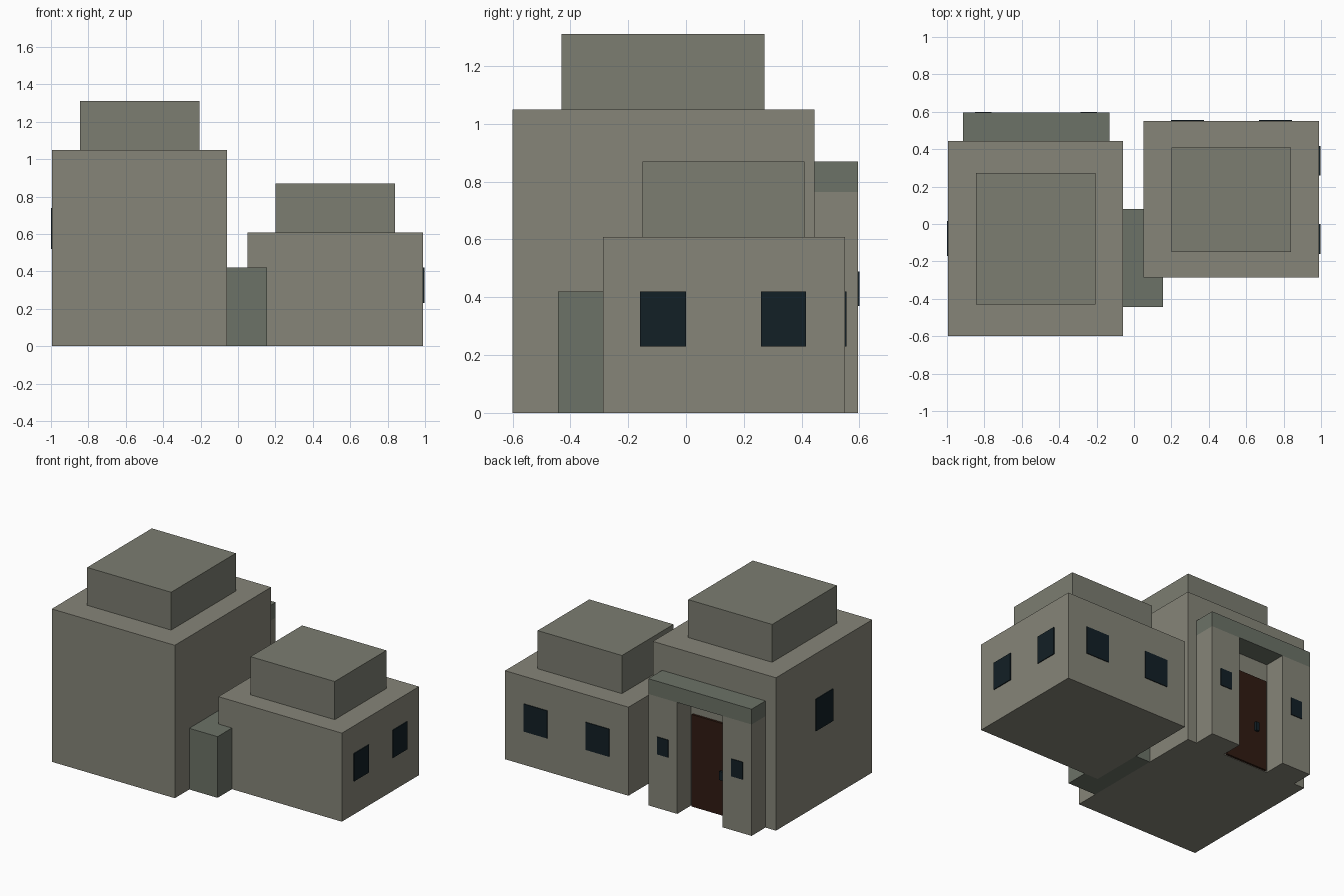
import bpy

if "Cube" in bpy.data.objects:
    bpy.data.objects.remove(bpy.data.objects["Cube"])


def material(name, rgb):
    m = bpy.data.materials.new(name)
    m.diffuse_color = (*rgb, 1)
    m.use_nodes = True
    m.node_tree.nodes["Principled BSDF"].inputs["Base Color"].default_value = m.diffuse_color
    return m


WALL = material("wall", (0.24, 0.235, 0.19))
ROOF = material("roof", (0.2, 0.205, 0.165))
STONE = material("stone", (0.15, 0.17, 0.135))
GLASS = material("glass", (0.006, 0.014, 0.019))
WOOD = material("wood", (0.03, 0.011, 0.006))


def box(name, x, y, z, mat):
    """Box spanning the given (min, max) ranges."""
    spans = (x, y, z)
    bpy.ops.mesh.primitive_cube_add(size=1, location=[(a + b) / 2 for a, b in spans])
    ob = bpy.context.object
    ob.scale = [b - a for a, b in spans]
    bpy.ops.object.transform_apply(location=False, rotation=False, scale=True)
    ob.name = name
    ob.data.materials.append(mat)
    return ob


# Main blocks with stepped roofs
box("tall_block", (-0.995, -0.06), (-0.6, 0.445), (0, 1.05), WALL)
box("tall_roof", (-0.845, -0.207), (-0.43, 0.272), (1.05, 1.31), ROOF)
box("low_block", (0.052, 0.99), (-0.287, 0.55), (0, 0.608), WALL)
box("low_roof", (0.2, 0.84), (-0.15, 0.41), (0.608, 0.87), ROOF)

# Passage joining the blocks
box("passage", (-0.06, 0.155), (-0.443, 0.08), (0, 0.42), STONE)

# Entrance: two piers, each with a slit window, under a lintel
for x0, w0 in ((-0.915, -0.85), (-0.35, -0.285)):
    box("entrance_pier", (x0, x0 + 0.22), (0.445, 0.595), (0, 0.765), WALL)
    box("pier_window", (w0, w0 + 0.087), (0.585, 0.6), (0.37, 0.49), GLASS)
box("entrance_lintel", (-0.915, -0.13), (0.445, 0.595), (0.765, 0.87), STONE)

# Door and handle
box("door", (-0.68, -0.365), (0.44, 0.46), (0.003, 0.635), WOOD)
box("door_handle", (-0.61, -0.585), (0.455, 0.475), (0.25, 0.31), GLASS)

# Windows
box("tall_window", (-1.0, -0.985), (-0.17, 0.015), (0.52, 0.74), GLASS)
for y in ((-0.16, 0.0), (0.26, 0.416)):
    box("side_window", (0.98, 0.996), y, (0.23, 0.42), GLASS)
for x in ((0.198, 0.375), (0.668, 0.845)):
    box("back_window", x, (0.54, 0.555), (0.23, 0.42), GLASS)
